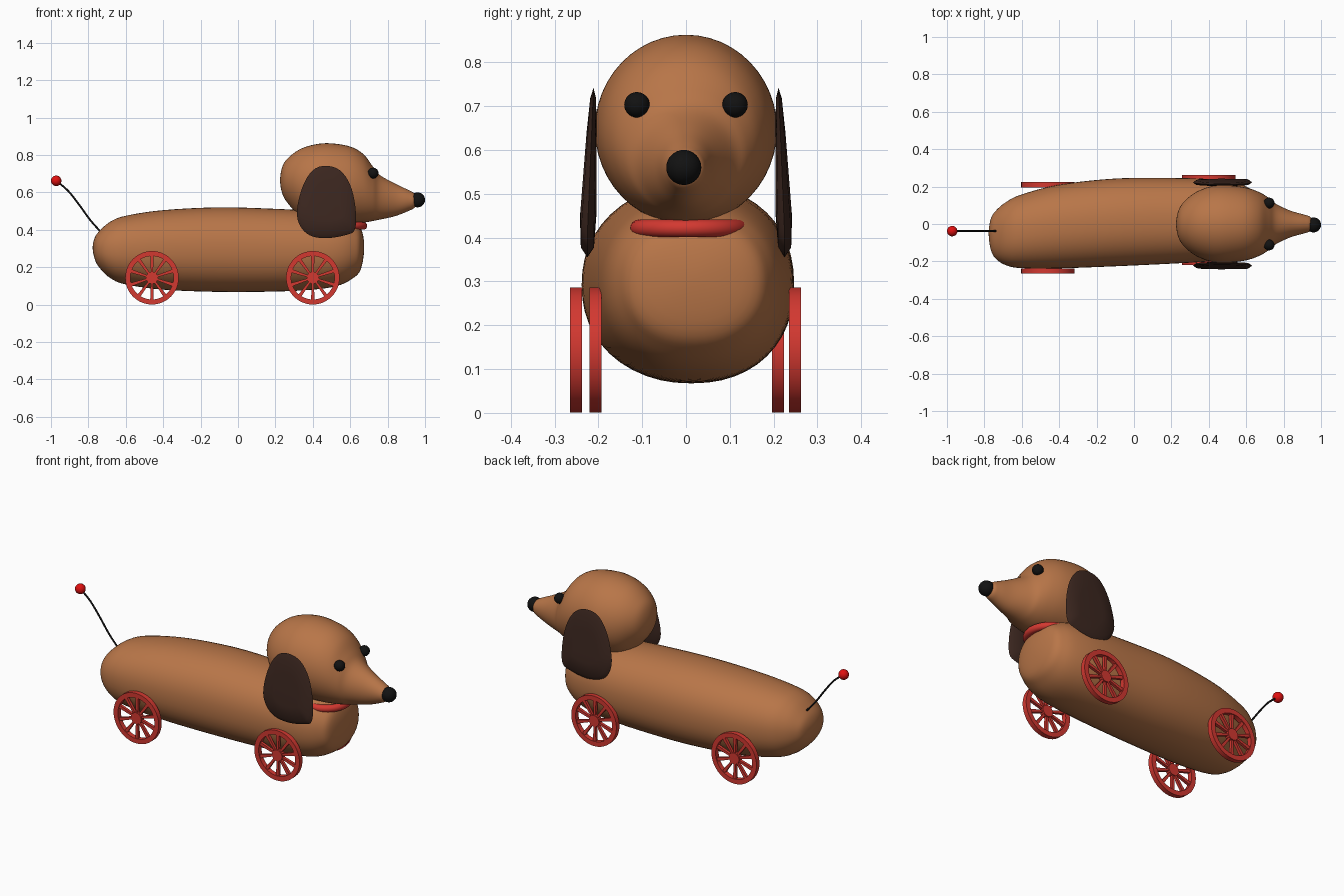
import bpy, bmesh
from math import cos, sin, pi, tau, copysign
from mathutils import Matrix, Vector

if "Cube" in bpy.data.objects:
    bpy.data.objects.remove(bpy.data.objects["Cube"])


def material(name, r, g, b):
    m = bpy.data.materials.new(name)
    m.diffuse_color = (r, g, b, 1)
    m.use_nodes = True
    m.node_tree.nodes["Principled BSDF"].inputs["Base Color"].default_value = m.diffuse_color
    return m


BROWN = material("brown", 0.48, 0.18, 0.065)
DARK = material("dark_brown", 0.045, 0.02, 0.014)
RED = material("red", 0.65, 0.04, 0.03)
BALL = material("bright_red", 0.75, 0.005, 0.005)
BLACK = material("black", 0.006, 0.006, 0.006)


def finish(name, bm, mat, angle=40):
    bmesh.ops.recalc_face_normals(bm, faces=bm.faces)
    me = bpy.data.meshes.new(name)
    bm.to_mesh(me)
    bm.free()
    ob = bpy.data.objects.new(name, me)
    bpy.context.collection.objects.link(ob)
    me.materials.append(mat)
    bpy.ops.object.select_all(action='DESELECT')
    bpy.context.view_layer.objects.active = ob
    ob.select_set(True)
    bpy.ops.object.shade_smooth_by_angle(angle=angle * pi / 180)
    return ob


def spline(pts, steps):
    """Catmull-Rom through tuples; first and last are guide points."""
    out = []
    for a, b, c, d in zip(pts, pts[1:], pts[2:], pts[3:]):
        for k in range(steps):
            t = k / steps
            out.append([0.5 * (2 * q + (r - p) * t + (2 * p - 5 * q + 4 * r - s) * t * t
                               + (3 * q - p - 3 * r + s) * t ** 3)
                        for p, q, r, s in zip(a, b, c, d)])
    return out + [list(pts[-2])]


def loft(name, secs, mat, power=2.0, steps=5, n=48):
    """Rounded solid along x; sections are (x, y low, y high, z low, z high)."""
    s = [(x, (a + b) / 2, (b - a) / 2, (c + d) / 2, (d - c) / 2) for x, a, b, c, d in secs]
    flip = lambda q: (q[0], q[1], -q[2], q[3], -q[4])
    rows = spline([flip(s[1])] + s + [flip(s[-2])], steps)
    bm = bmesh.new()
    rings = []
    for x, yc, hy, zc, hz in rows[1:-1]:
        ring = []
        for i in range(n):
            c, d = cos(tau * i / n), sin(tau * i / n)
            ring.append(bm.verts.new((x, yc + hy * copysign(abs(c) ** (2 / power), c),
                                      zc + hz * copysign(abs(d) ** (2 / power), d))))
        rings.append(ring)
    for r, q in zip(rings, rings[1:]):
        for i in range(n):
            bm.faces.new((r[i], r[i - 1], q[i - 1], q[i]))
    for ring, row in ((rings[0], rows[0]), (rings[-1], rows[-1])):
        tip = bm.verts.new((row[0], row[1], row[3]))
        for i in range(n):
            bm.faces.new((ring[i], ring[i - 1], tip))
    return finish(name, bm, mat, 60)


def lathe_y(bm, profile, n=48):
    """Revolve a closed (radius, y) profile about the y axis."""
    rings = [[bm.verts.new((r * cos(tau * i / n), y, r * sin(tau * i / n)))
              for r, y in profile] for i in range(n)]
    m = len(profile)
    for i in range(n):
        for j in range(m):
            bm.faces.new((rings[i][j], rings[i - 1][j], rings[i - 1][j - 1], rings[i][j - 1]))


def ball(name, loc, r, mat):
    bm = bmesh.new()
    bmesh.ops.create_uvsphere(bm, u_segments=32, v_segments=16, radius=r)
    bmesh.ops.translate(bm, verts=bm.verts, vec=loc)
    return finish(name, bm, mat, 60)


# Long, slightly swaying body
loft("body", [
    (-0.777, -0.05, -0.05, 0.305, 0.305), (-0.765, -0.14, 0.03, 0.24, 0.36),
    (-0.735, -0.19, 0.075, 0.19, 0.40), (-0.68, -0.222, 0.12, 0.14, 0.445),
    (-0.6, -0.236, 0.158, 0.108, 0.475), (-0.4, -0.237, 0.21, 0.08, 0.505),
    (-0.1, -0.226, 0.243, 0.068, 0.52), (0.2, -0.212, 0.246, 0.07, 0.512),
    (0.4, -0.2, 0.24, 0.08, 0.5), (0.53, -0.185, 0.222, 0.1, 0.485),
    (0.61, -0.155, 0.195, 0.138, 0.456), (0.657, -0.11, 0.15, 0.19, 0.41),
    (0.675, 0.02, 0.02, 0.31, 0.31)], BROWN, 2.2)

# Head with round skull running into the muzzle
loft("head", [
    (0.225, 0, 0, 0.665, 0.665), (0.24, -0.078, 0.078, 0.585, 0.745),
    (0.28, -0.132, 0.132, 0.525, 0.795), (0.34, -0.175, 0.175, 0.465, 0.835),
    (0.42, -0.203, 0.203, 0.437, 0.858), (0.5, -0.207, 0.207, 0.43, 0.862),
    (0.6, -0.194, 0.194, 0.432, 0.845), (0.67, -0.17, 0.17, 0.438, 0.805),
    (0.72, -0.14, 0.14, 0.447, 0.74), (0.76, -0.107, 0.107, 0.455, 0.692),
    (0.84, -0.07, 0.07, 0.473, 0.647), (0.91, -0.05, 0.05, 0.5, 0.613),
    (0.945, -0.036, 0.036, 0.52, 0.592), (0.957, 0, 0, 0.557, 0.557)], BROWN)

# Nose and eyes
ball("nose", (0.96, -0.005, 0.56), 0.04, BLACK)
for side, tag in ((-1, "right"), (1, "left")):
    ball("eye_" + tag, (0.722, side * 0.112, 0.703), 0.029, BLACK)

# Flat hanging ears: nested outlines give a pillowed edge
outline = [(0.47, 0.742), (0.545, 0.718), (0.6, 0.64), (0.628, 0.52), (0.626, 0.405),
           (0.58, 0.373), (0.47, 0.355), (0.385, 0.37), (0.333, 0.42), (0.315, 0.5),
           (0.345, 0.63), (0.4, 0.718)]
rim = spline([outline[-1]] + outline + outline[:2], 4)[:-1]
for side, tag in ((-1, "right"), (1, "left")):
    bm = bmesh.new()
    loops = []
    for scale, off in ((0.5, -1), (0.88, -0.75), (1, 0), (0.88, 0.75), (0.5, 1)):
        loop = []
        for x, z in rim:
            px, pz = 0.47 + (x - 0.47) * scale, 0.54 + (z - 0.54) * scale
            down = min(1, max(0, (0.74 - pz) / 0.33))
            y = 0.211 + 0.014 * down + off * (0.008 + 0.012 * down)
            loop.append(bm.verts.new((px, side * y, pz)))
        loops.append(loop)
    for a, b in zip(loops, loops[1:]):
        for i in range(len(a)):
            bm.faces.new((a[i], a[i - 1], b[i - 1], b[i]))
    bm.faces.new(loops[0])
    bm.faces.new(loops[-1])
    finish("ear_" + tag, bm, DARK, 70)

# Collar
bpy.ops.mesh.primitive_torus_add(location=(0.555, 0.008, 0.421), major_radius=0.116,
                                 minor_radius=0.02, major_segments=48, minor_segments=16)
collar = bpy.context.object
collar.name = "collar"
collar.data.materials.append(RED)
bpy.ops.object.shade_smooth_by_angle(angle=1)

# Spoked wheels
for name, x, y in (("rear_left", -0.46, 0.21), ("rear_right", -0.46, -0.251),
                   ("front_left", 0.40, 0.249), ("front_right", 0.40, -0.206)):
    bm = bmesh.new()
    h = 0.0137
    lathe_y(bm, [(0.116, -h), (0.143, -h), (0.143, h), (0.116, h)])
    bmesh.ops.create_cone(bm, cap_ends=True, segments=32, radius1=0.032, radius2=0.032,
                          depth=2 * h, matrix=Matrix.Rotation(pi / 2, 4, 'X'))
    for k in range(10):
        turn = Matrix.Rotation(tau * (k + 0.5) / 10, 4, 'Y')
        spoke = bmesh.ops.create_cube(bm, size=1)["verts"]
        for v in spoke:
            outer = v.co.x > 0
            w = 0.019 if outer else 0.011
            v.co = turn @ Vector((0.12 if outer else 0.025, v.co.y * 0.016, v.co.z * w))
    bmesh.ops.translate(bm, verts=bm.verts, vec=(x, y, 0.1435))
    finish("wheel_" + name, bm, RED, 35)

# Wire tail with a ball on the end
cu = bpy.data.curves.new("tail", 'CURVE')
cu.dimensions = '3D'
cu.bevel_depth = 0.005
cu.use_fill_caps = True
pts = [(-0.73, 0.385), (-0.79, 0.452), (-0.85, 0.535), (-0.91, 0.61), (-0.97, 0.66)]
path = spline([pts[0]] + pts + [pts[-1]], 4)
sp = cu.splines.new('POLY')
sp.points.add(len(path) - 1)
for p, (x, z) in zip(sp.points, path):
    p.co = (x, -0.038, z, 1)
cu.materials.append(BLACK)
bpy.context.collection.objects.link(bpy.data.objects.new("tail", cu))
ball("tail_ball", (-0.972, -0.038, 0.662), 0.028, BALL)
